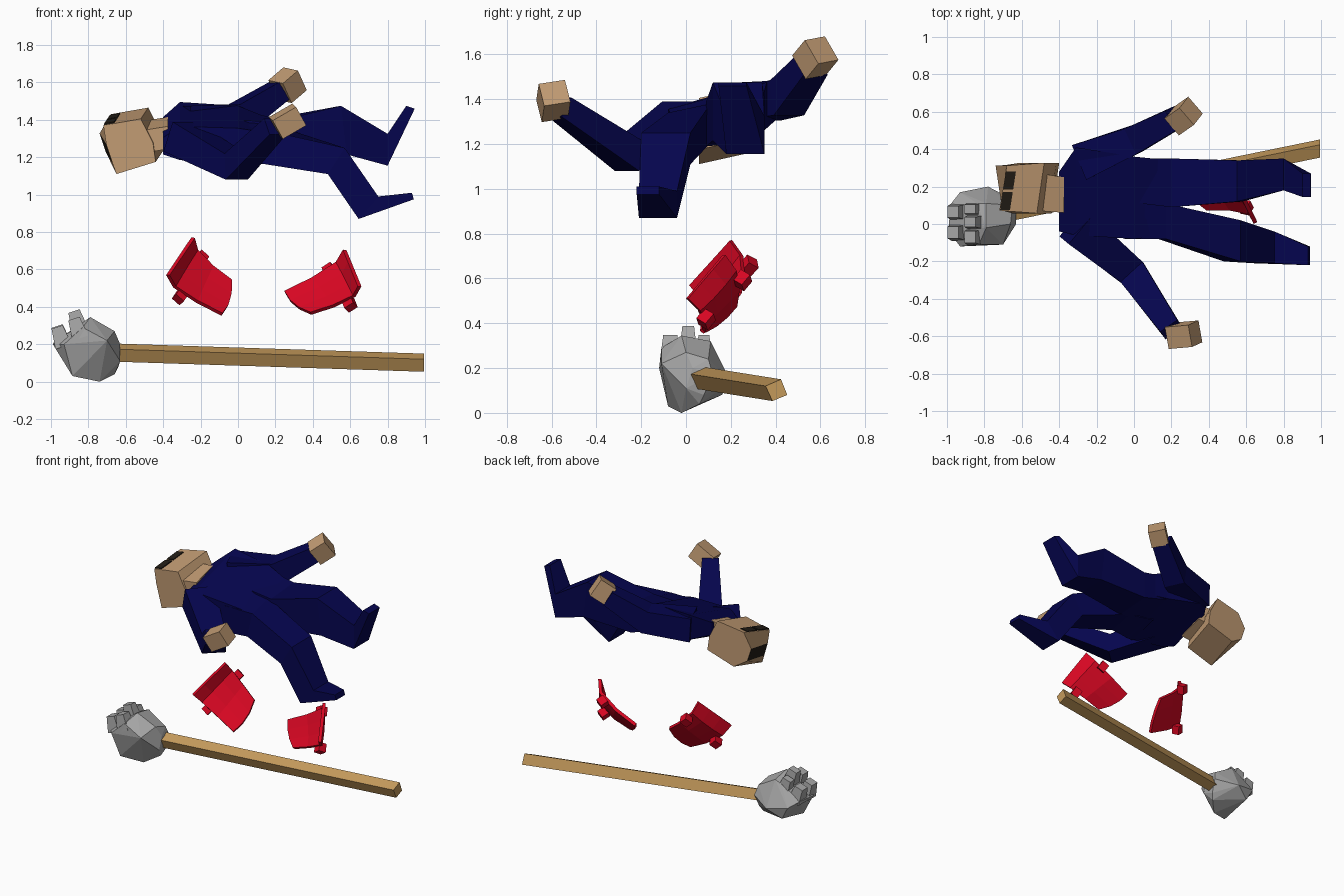
import bpy, bmesh
from math import radians
from mathutils import Vector, Euler

if "Cube" in bpy.data.objects:
    bpy.data.objects.remove(bpy.data.objects["Cube"])

def mat(name, rgb):
    m = bpy.data.materials.new(name)
    m.diffuse_color = (*rgb, 1)
    m.use_nodes = True
    m.node_tree.nodes["Principled BSDF"].inputs["Base Color"].default_value = m.diffuse_color
    return m

SKIN = mat("skin tan", (.53, .325, .17))
HAIR = mat("dark hair", (.016, .012, .008))
NAVY = mat("navy cloth", (.0015, .0015, .075))
RED = mat("red plastic", (.68, .002, .016))
GREY = mat("stone grey", (.38, .38, .38))
WOOD = mat("handle wood", (.55, .32, .105))

def finish(name, bm, *mats):
    bmesh.ops.recalc_face_normals(bm, faces=bm.faces)
    me = bpy.data.meshes.new(name)
    bm.to_mesh(me)
    bm.free()
    ob = bpy.data.objects.new(name, me)
    for m in mats:
        me.materials.append(m)
    bpy.context.collection.objects.link(ob)
    return ob

def hull(name, pts, m):
    bm = bmesh.new()
    vs = [bm.verts.new(p) for p in pts]
    bmesh.ops.convex_hull(bm, input=vs)
    junk = [v for v in bm.verts if not v.link_faces]
    bmesh.ops.delete(bm, geom=junk, context='VERTS')
    bmesh.ops.dissolve_limit(bm, angle_limit=radians(4), verts=bm.verts, edges=bm.edges)
    return finish(name, bm, m)

def loft(name, rings, *mats):
    bm = bmesh.new()
    rs = [[bm.verts.new(p) for p in r] for r in rings]
    n = len(rs[0])
    for a, b in zip(rs, rs[1:]):
        for i in range(n):
            bm.faces.new((a[i], a[(i + 1) % n], b[(i + 1) % n], b[i]))
    bm.faces.new(rs[0])
    bm.faces.new(rs[-1])
    return finish(name, bm, *mats)

def section(xt, zt, xb, zb, y0, y1, tilt=0):
    # four-cornered ring: top and bottom points, side limits, sideways tilt
    return [(xt, y0, zt - tilt), (xt, y1, zt + tilt), (xb, y1, zb + tilt), (xb, y0, zb - tilt)]

def limb(name, stations, m):
    # four-sided tube through (x, y, z, half width, half height)
    pts = [Vector(s[:3]) for s in stations]
    rings = []
    for i, s in enumerate(stations):
        t = (pts[min(i + 1, len(pts) - 1)] - pts[max(i - 1, 0)]).normalized()
        side = t.cross(Vector((0, 0, 1))).normalized()
        up = side.cross(t)
        rings.append([pts[i] + side * s[3] * a + up * s[4] * b
                      for a, b in ((-1, -1), (1, -1), (1, 1), (-1, 1))])
    return loft(name, rings, m)

def block(name, c, size, rot, m, taper=1):
    R = Euler([radians(a) for a in rot]).to_matrix()
    pts = []
    for z in (-1, 1):
        k = taper if z > 0 else 1
        pts += [Vector(c) + R @ Vector((x * k * size[0] / 2, y * k * size[1] / 2, z * size[2] / 2))
                for x in (-1, 1) for y in (-1, 1)]
    return hull(name, pts, m)

# Hammer handle
ends = ((-.66, .065, .154), (.995, .404, .10))
corners = ((.02, .05), (.048, -.02), (-.018, -.047), (-.049, .02))
loft("hammer_handle", [[(x, y + a, z + b) for a, b in corners] for x, y, z in ends], WOOD)

# Hammer head with prongs on its upper left face
hull("hammer_head", [
    (-.63, .03, .2), (-.63, .12, .17), (-.63, .0, .11), (-.64, .08, .08), (-.66, .0, .27),
    (-.65, .1, .24), (-.70, -.11, .22), (-.78, .2, .14), (-.74, -.02, 0), (-.66, .06, .04),
    (-.79, .11, .32), (-.79, -.02, .345), (-.885, -.08, .03), (-.88, .16, .08), (-.93, -.12, .2),
    (-.99, -.04, .2), (-.93, .17, .17), (-.985, .1, .21), (-.83, -.11, .29), (-.84, .11, .3)], GREY)
for i, (c, w) in enumerate((((-.95, .065, .245), .09), ((-.95, -.045, .24), .09),
                            ((-.86, .01, .325), .075), ((-.86, -.07, .285), .09),
                            ((-.86, .08, .285), .07))):
    block(f"hammer_prong_{i + 1}", c, (.09, w, .11), (0, -18, 0), GREY, .7)

# Torso and legs
loft("torso", [section(-.4, 1.36, -.4, 1.27, -.04, .28, .055),
               section(-.31, 1.43, -.31, 1.25, -.06, .41, .065),
               section(0, 1.415, 0, 1.21, -.08, .36, .06),
               section(.2, 1.36, .2, 1.215, -.06, .34, .035)], NAVY)
loft("back_leg", [section(-.05, 1.43, -.05, 1.25, .12, .35, .03),
                  section(.2, 1.40, .2, 1.2, .09, .35, .01),
                  section(.55, 1.475, .58, 1.215, .12, .34),
                  section(.8, 1.325, .8, 1.155, .18, .35),
                  section(.9, 1.475, .945, 1.46, .145, .27)], NAVY)
loft("front_leg", [section(-.05, 1.37, -.05, 1.18, -.08, .15, .03),
                   section(.17, 1.36, .13, 1.185, -.08, .11, .02),
                   section(.57, 1.25, .48, 1.11, -.2, .02),
                   section(.75, .99, .645, .87, -.21, -.04),
                   section(.93, 1.01, .94, .975, -.22, -.12)], NAVY)

# Arms and hands
limb("front_arm", [(-.31, -.01, 1.31, .1, .085), (-.01, -.26, 1.15, .08, .07),
                   (.2, -.565, 1.365, .055, .05)], NAVY)
limb("back_arm", [(-.29, .33, 1.39, .1, .085), (0, .45, 1.405, .075, .08),
                  (.22, .565, 1.555, .06, .055)], NAVY)
block("front_hand", (.265, -.592, 1.392), (.145, .12, .115), (10, -30, 5), SKIN)
block("back_hand", (.265, .577, 1.585), (.12, .12, .13), (10, -35, 35), SKIN)

# Neck
loft("neck", [section(-.5, 1.37, -.48, 1.25, .07, .27, .025),
              section(-.375, 1.39, -.375, 1.27, .06, .25, .025)], SKIN)

# Head: side profile carried across, twisted at the dark crown
profile = ((-.70, 1.40), (-.50, 1.435), (-.435, 1.308), (-.42, 1.205),
           (-.63, 1.14), (-.69, 1.20), (-.722, 1.297))
rings = []
for k in (-1, 1):
    ring = []
    for i, (x, z) in enumerate(profile):
        half = .12 if i in (0, 5, 6) else .135
        ring.append((x + (-.018 if i > 4 else .02) * k, .192 + half * k, z + .03 * k))
    rings.append(ring)
head = loft("head", rings, SKIN, HAIR)
for p in head.data.polygons:
    if p.normal.x < -.6 and 1.22 < p.center.z < 1.27:
        p.material_index = 1

# Parted fringe plates lying on the forehead
def top(x, y, lift):
    k = (y - .192) / .13
    return (x + .02 * k, y, 1.40 + (x + .70) * .175 + .03 * k + lift)
for i, (y0, y1) in enumerate(((.075, .17), (.185, .28))):
    hull(f"fringe_{i + 1}", [top(x, y, h) for x in (-.698, -.645) for y in (y0, y1)
                             for h in (-.002, .006)], HAIR)

# Red curved pads: rim edge a-b, far edge d-c, bent backwards in between, tabs behind
def pad(name, a, b, c, d):
    a, b, c, d = map(Vector, (a, b, c, d))
    back = (b - a).cross(d - a).normalized()
    if back.y < 0:
        back.negate()
    long = ((d + c) - (a + b)).normalized()
    bm = bmesh.new()
    rows = []
    for s, off in ((0, 0), (.2, .05), (.6, .04), (1, 0)):
        p, q = a.lerp(d, s), b.lerp(c, s)
        rows.append([bm.verts.new(p.lerp(q, t) + back * off * (1 + .15 * m)
                                  + long * (.02 * m if s == 1 else 0))
                     for t, m in ((0, 0), (.33, 1), (.67, 1), (1, 0))])
    for r0, r1 in zip(rows, rows[1:]):
        for j in range(3):
            bm.faces.new((r0[j], r0[j + 1], r1[j + 1], r1[j]))
    ob = finish(name, bm, RED)
    mod = ob.modifiers.new("thickness", 'SOLIDIFY')
    mod.thickness = .022
    mod.offset = 0
    wide = (b - a).normalized()
    for n, (p, q, sgn) in enumerate(((a, d, -1), (b, c, 1))):
        mid = p.lerp(q, .36) + back * .08 + wide * .005 * sgn
        hull(f"{name}_tab_{n + 1}", [mid + long * .028 * i + back * .027 * j + wide * .03 * k
                                     for i in (-1, 1) for j in (-1, 1) for k in (-1, 1)], RED)

pad("left_pad", (-.375, .02, .57), (-.24, .2, .77), (-.035, .24, .54), (-.085, .07, .36))
pad("right_pad", (.65, .005, .51), (.57, .17, .705), (.25, .22, .48), (.39, .08, .365))
